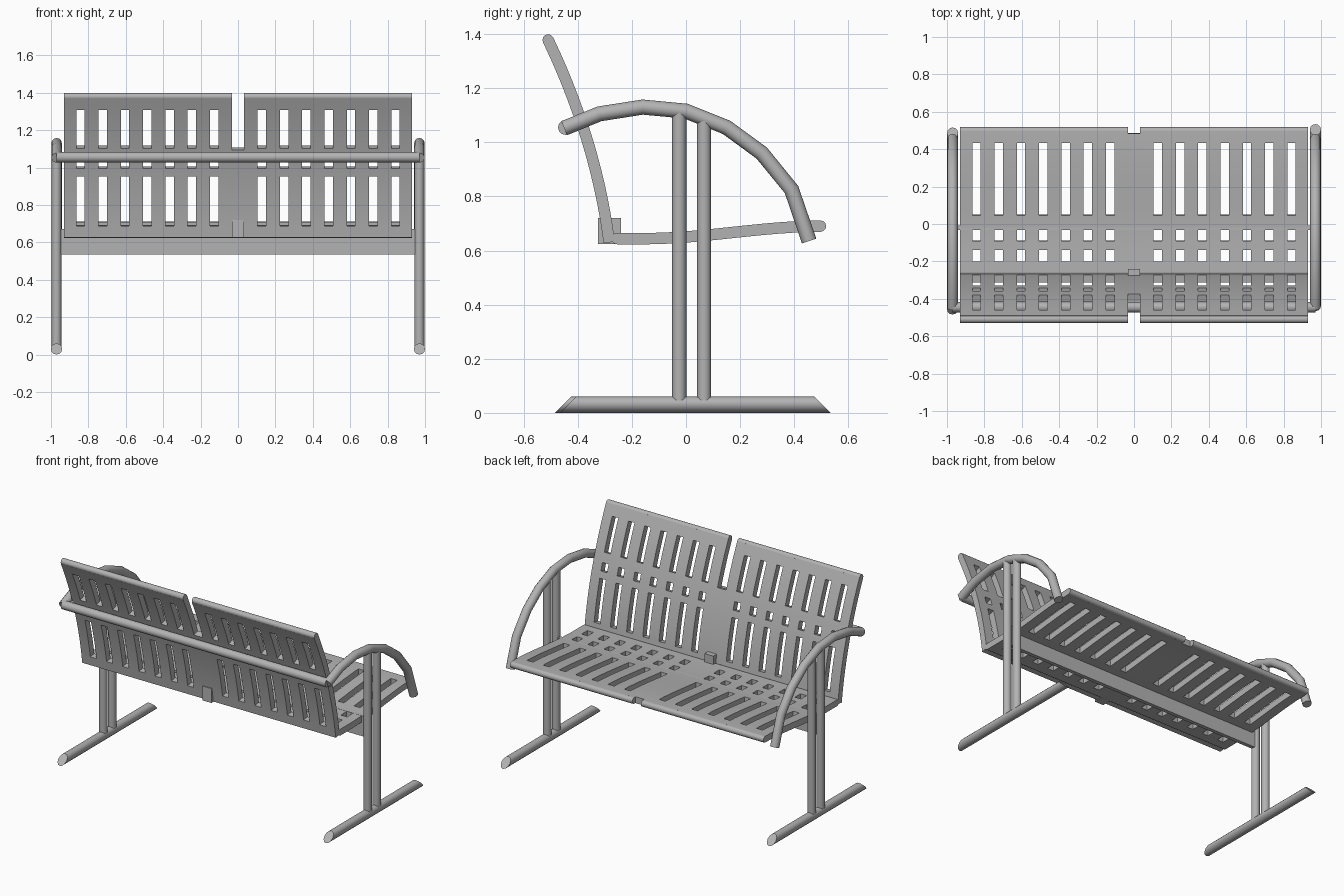
import bpy, bmesh
from mathutils import Vector, Matrix

if "Cube" in bpy.data.objects:
    bpy.data.objects.remove(bpy.data.objects["Cube"])

steel = bpy.data.materials.new("grey steel")
steel.use_nodes = True
GREY = (0.45, 0.45, 0.45, 1)
steel.diffuse_color = GREY
steel.node_tree.nodes["Principled BSDF"].inputs["Base Color"].default_value = GREY

THICK = 0.042


def finish(name, bm):
    bmesh.ops.recalc_face_normals(bm, faces=bm.faces)
    mesh = bpy.data.meshes.new(name)
    bm.to_mesh(mesh)
    bm.free()
    mesh.materials.append(steel)
    ob = bpy.data.objects.new(name, mesh)
    bpy.context.collection.objects.link(ob)
    bpy.ops.object.select_all(action='DESELECT')
    ob.select_set(True)
    bpy.context.view_layer.objects.active = ob
    bpy.ops.object.shade_smooth_by_angle(angle=0.7)
    return ob


def tube(name, points, radius, side, sides=12):
    """Sweep a ring along a path; side is a direction square to the path."""
    bm = bmesh.new()
    pts = [Vector(p) for p in points]
    side = Vector(side)
    ring0 = None
    for i, p in enumerate(pts):
        d = (pts[min(i + 1, len(pts) - 1)] - pts[max(i - 1, 0)]).normalized()
        up = d.cross(side)
        ring = []
        for k in range(sides):
            turn = Matrix.Rotation(6.28319 * k / sides, 3, d)
            ring.append(bm.verts.new(p + turn @ up * radius))
        if ring0:
            for k in range(sides):
                j = (k + 1) % sides
                bm.faces.new((ring0[k], ring0[j], ring[j], ring[k]))
        else:
            bm.faces.new(ring)
        ring0 = ring
    bm.faces.new(ring0)
    return finish(name, bm)


def box(name, lo, hi):
    bm = bmesh.new()
    bmesh.ops.create_cube(bm, size=1)
    lo, hi = Vector(lo), Vector(hi)
    for v in bm.verts:
        v.co = (lo + hi) / 2 + v.co * (hi - lo)
    return finish(name, bm)


def back_point(x, z):
    t = z - 0.64
    return Vector((x, -0.285 - 0.132 * t - 0.233 * t * t, z))


def seat_point(x, y):
    t = min(max((y + 0.15) / 0.65, 0), 1)
    return Vector((x, y, 0.644 + 0.046 * t * t * (3 - 2 * t)))


def panel(name, point, start, end, rows, gaps):
    """Slotted sheet: a grid following the profile, with slot cells left out."""
    slots = [s * (0.128 + 0.119 * i) for s in (-1, 1) for i in range(7)]
    xs = {-0.93, -0.032, 0.032, 0.93}
    for c in slots:
        xs |= {c - 0.0225, c + 0.0225}
    xs = sorted(xs)
    vs = {start, end}
    for a, b in rows + gaps:
        vs |= {a, b}
    for i in range(1, 14):
        v = start + (end - start) * i / 14
        if min(abs(v - w) for w in vs) > 0.015:
            vs.add(v)
    vs = sorted(vs)
    bm = bmesh.new()
    grid = [[bm.verts.new(point(x, v)) for x in xs] for v in vs]
    for j in range(len(vs) - 1):
        vm = (vs[j] + vs[j + 1]) / 2
        in_row = any(a < vm < b for a, b in rows)
        in_gap = any(a < vm < b for a, b in gaps)
        for i in range(len(xs) - 1):
            xm = (xs[i] + xs[i + 1]) / 2
            if in_gap and abs(xm) < 0.03:
                continue
            if in_row and any(abs(xm - c) < 0.02 for c in slots):
                continue
            bm.faces.new((grid[j][i], grid[j][i + 1],
                          grid[j + 1][i + 1], grid[j + 1][i]))
    bmesh.ops.delete(bm, geom=[v for v in bm.verts if not v.link_faces],
                     context='VERTS')
    ob = finish(name, bm)
    mod = ob.modifiers.new("sheet thickness", 'SOLIDIFY')
    mod.thickness = THICK
    mod.offset = 0
    mod.use_even_offset = True
    bpy.ops.object.modifier_apply(modifier=mod.name)
    bpy.ops.object.shade_smooth_by_angle(angle=0.7)
    return ob


# Slotted backrest and seat
panel("backrest", back_point, 0.63, 1.378,
      [(0.69, 0.957), (1.0, 1.05), (1.11, 1.315)], [(1.1, 1.378)])
panel("seat", seat_point, -0.255, 0.497,
      [(-0.2, -0.14), (-0.09, -0.027), (0.048, 0.433)], [(0.485, 0.497)])

# Rounded edges of the sheets
for s, label in ((1, "left"), (-1, "right")):
    for part, point, v in (("backrest_top", back_point, 1.378),
                           ("seat_front", seat_point, 0.497)):
        tube(f"{label}_{part}_edge",
             [point(s * 0.032, v), point(s * 0.93, v)], THICK / 2, (0, 1, 0))
tube("seat_rear_edge", [seat_point(-0.93, -0.255), seat_point(0.93, -0.255)],
     THICK / 2, (0, 1, 0))

# Joining clip at the foot of the backrest
box("centre_clip", (-0.032, -0.325, 0.625), (0.032, -0.24, 0.72))

# Flat beam under the seat and rail behind the backrest
box("under_seat_beam", (-0.95, -0.033, 0.535), (0.95, -0.008, 0.67))
tube("rear_rail", [(-0.97, -0.445, 1.055), (0.97, -0.445, 1.055)], 0.028, (0, 1, 0))

# End frames: arched arm, two posts and a mitred foot on each side
ARCH = [(-0.45, 1.052), (-0.32, 1.105), (-0.16, 1.13), (0, 1.115),
        (0.15, 1.055), (0.28, 0.96), (0.39, 0.825), (0.455, 0.635)]
for s, label in ((1, "left"), (-1, "right")):
    x = s * 0.97
    tube(f"{label}_arm", [(x, y, z) for y, z in ARCH], 0.028, (1, 0, 0))
    for y, top, pos in ((-0.025, 1.115, "rear"), (0.067, 1.085, "front")):
        tube(f"{label}_{pos}_post", [(x, y, 0.035), (x, y, top)], 0.026, (1, 0, 0))
    mid = 0.025 + 0.009 * s
    foot = tube(f"{label}_foot", [(x, mid - 0.5, 0.03), (x, mid + 0.5, 0.03)],
                0.03, (1, 0, 0))
    for v in foot.data.vertices:
        v.co.y -= v.co.z if v.co.y > mid else -v.co.z
